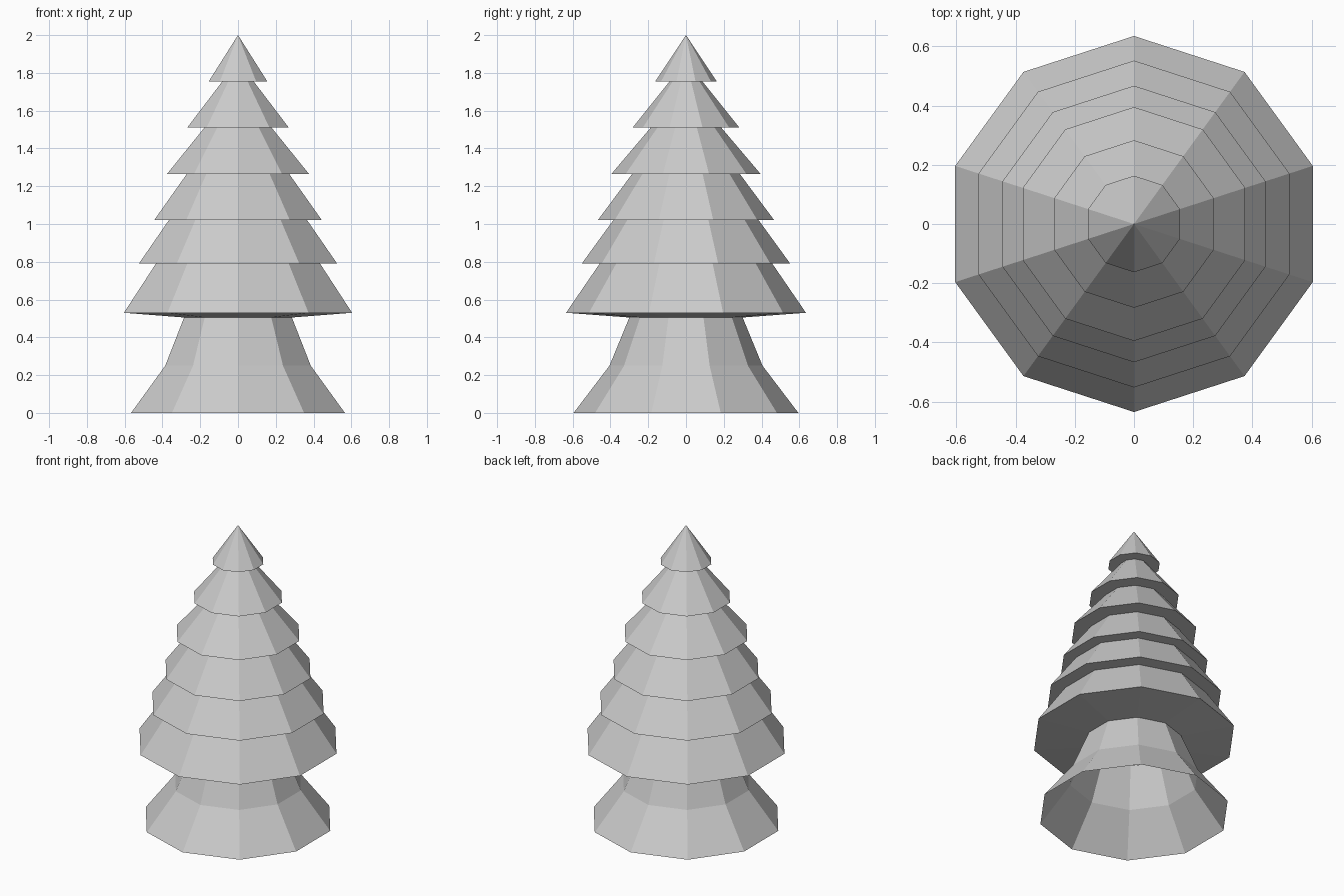
import bpy, bmesh
from math import cos, sin, radians

if "Cube" in bpy.data.objects:
    bpy.data.objects.remove(bpy.data.objects["Cube"])

SIDES = 10


def lathe(name, profile):
    """Spin (radius, z) points, listed top to bottom, into a ten-sided flat-shaded shell."""
    bm = bmesh.new()
    rings = []
    for r, z in profile:
        if r == 0:
            rings.append([bm.verts.new((0, 0, z))] * SIDES)
        else:
            rings.append([bm.verts.new((r * cos(radians(90 + 36 * i)),
                                        r * sin(radians(90 + 36 * i)), z))
                          for i in range(SIDES)])
    for top, low in zip(rings, rings[1:]):
        for i in range(SIDES):
            j = (i + 1) % SIDES
            quad = [top[i], low[i], low[j], top[j]]
            bm.faces.new(list(dict.fromkeys(quad)))
    mesh = bpy.data.meshes.new(name)
    bm.to_mesh(mesh)
    bm.free()
    obj = bpy.data.objects.new(name, mesh)
    bpy.context.collection.objects.link(obj)
    return obj


# Foliage tiers: (rim radius, rim height, neck radius, neck height)
tiers = [
    (0.163, 1.755, 0.087, 1.755),
    (0.283, 1.51, 0.187, 1.51),
    (0.395, 1.265, 0.285, 1.265),
    (0.467, 1.02, 0.385, 1.02),
    (0.552, 0.79, 0.457, 0.79),
    (0.635, 0.53, 0.30, 0.505),
]
profile = [(0, 2.0)]
for rim, rim_z, neck, neck_z in tiers:
    profile += [(rim, rim_z), (neck, neck_z)]
lathe("foliage", profile)

# Flared trunk, open at the bottom
lathe("trunk", [(0.30, 0.505), (0.405, 0.25), (0.595, 0.0)])
